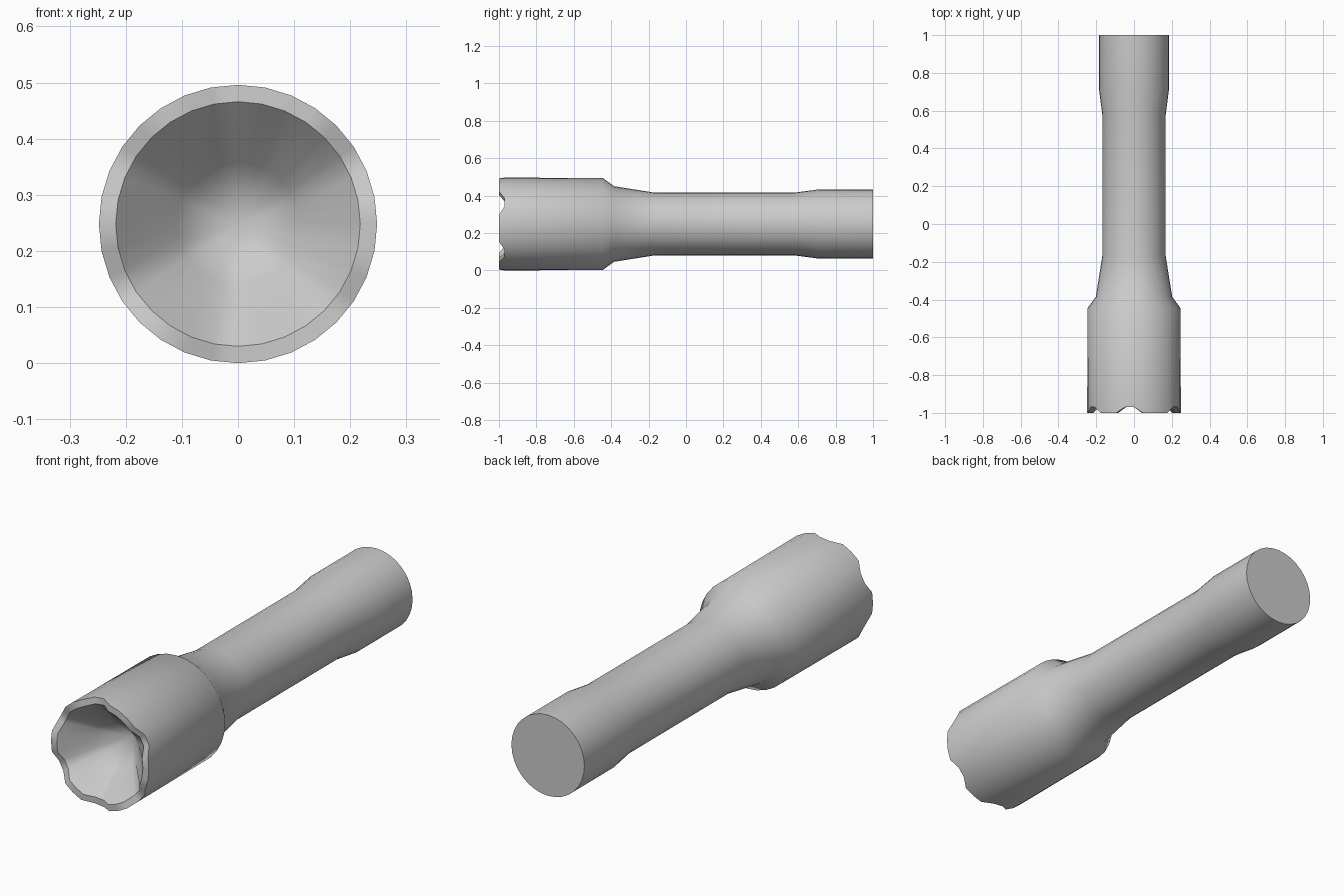
import bpy, bmesh, math

if "Cube" in bpy.data.objects:
    bpy.data.objects.remove(bpy.data.objects["Cube"])

SIDES = 32
AXIS_Z = 0.248
# first side of each three-sided notch around the scalloped bezel
NOTCH_STARTS = (1, 7, 12, 17, 22, 27)
LOW = {s + k for s in NOTCH_STARTS for k in (1, 2)}


def ring(bm, y, r, scalloped=False):
    verts = []
    for i in range(SIDES):
        a = 2 * math.pi * i / SIDES
        yy = y + 0.03 if scalloped and i in LOW else y
        verts.append(bm.verts.new((r * math.cos(a), yy, AXIS_Z + r * math.sin(a))))
    return verts


def bridge(bm, a, b):
    for i in range(SIDES):
        j = (i + 1) % SIDES
        bm.faces.new((a[i], a[j], b[j], b[i]))


bm = bmesh.new()

# profile: y, radius, scalloped (reflector, bezel rim, head, neck, grip, tail)
profile = [
    (-0.87, 0.11, False),
    (-1.00, 0.218, True),
    (-1.00, 0.248, True),
    (-0.445, 0.246, False),
    (-0.385, 0.202, False),
    (-0.17, 0.168, False),
    (0.58, 0.168, False),
    (0.71, 0.185, False),
    (1.00, 0.185, False),
]
rings = [ring(bm, *p) for p in profile]
for a, b in zip(rings, rings[1:]):
    bridge(bm, a, b)

# reflector tip and flat tail cap
tip = bm.verts.new((0, -0.76, AXIS_Z))
for i in range(SIDES):
    bm.faces.new((rings[0][(i + 1) % SIDES], rings[0][i], tip))
bm.faces.new(rings[-1])
bmesh.ops.recalc_face_normals(bm, faces=bm.faces)

mesh = bpy.data.meshes.new("flashlight_body")
bm.to_mesh(mesh)
bm.free()
body = bpy.data.objects.new("flashlight_body", mesh)
bpy.context.collection.objects.link(body)
bpy.context.view_layer.objects.active = body
body.select_set(True)
bpy.ops.object.shade_smooth_by_angle(angle=math.radians(42))
